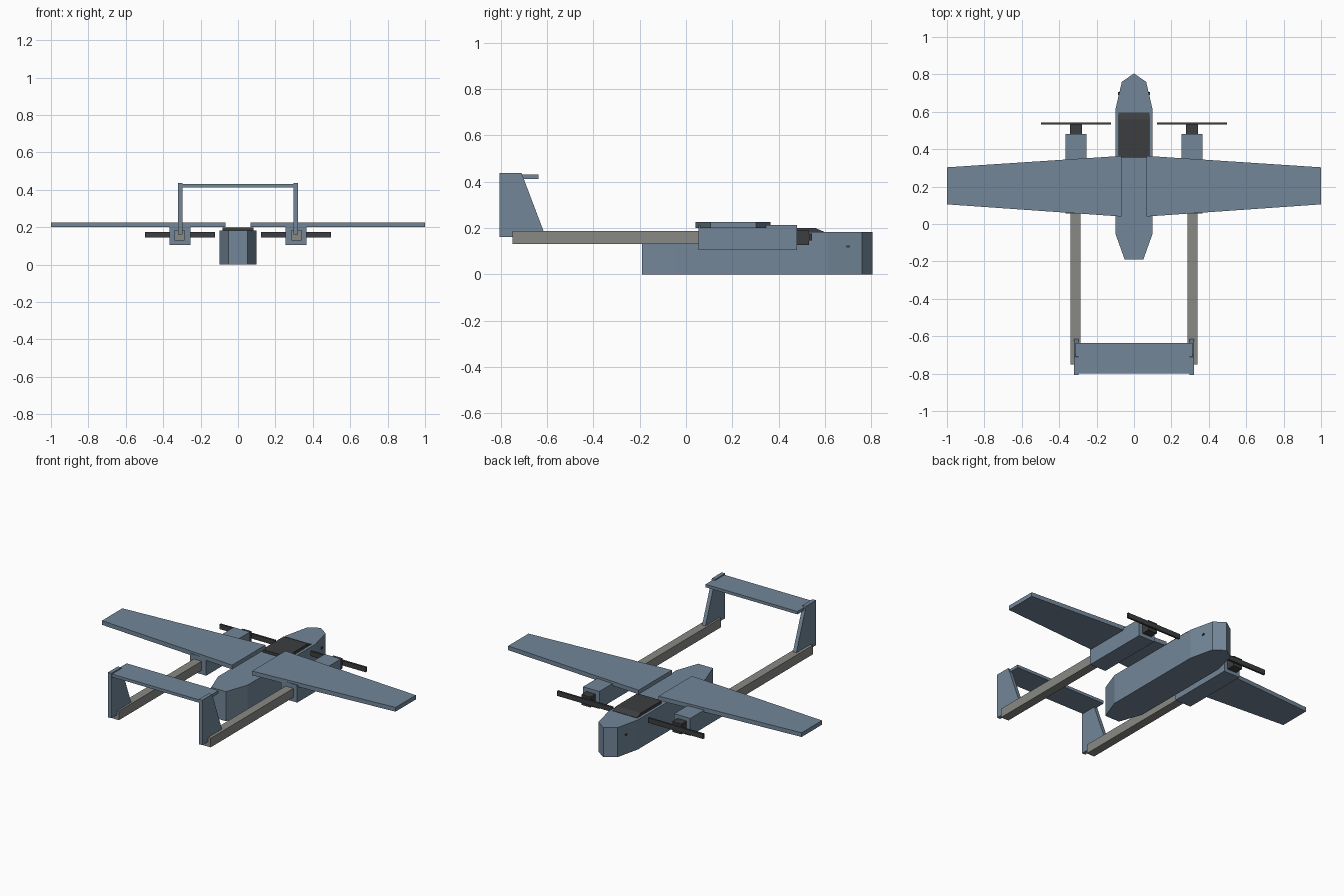
import bpy
import bmesh

if "Cube" in bpy.data.objects:
    bpy.data.objects.remove(bpy.data.objects["Cube"])


def material(name, rgb):
    m = bpy.data.materials.new(name)
    m.diffuse_color = (*rgb, 1)
    m.use_nodes = True
    m.node_tree.nodes["Principled BSDF"].inputs["Base Color"].default_value = m.diffuse_color
    return m


BLUE = material("blue_grey", (0.17, 0.24, 0.315))
GREY = material("warm_grey", (0.25, 0.25, 0.235))
DARK = material("charcoal", (0.045, 0.047, 0.05))


def prism(name, outline, lo, hi, axis, mat):
    """Extrude a 2D outline from lo to hi along x (outline y,z) or z (outline x,y)."""
    bm = bmesh.new()
    rings = []
    for d in (lo, hi):
        rings.append([bm.verts.new((d, a, b) if axis == "x" else (a, b, d))
                      for a, b in outline])
    bm.faces.new(rings[0])
    bm.faces.new(rings[1])
    n = len(outline)
    for i in range(n):
        j = (i + 1) % n
        bm.faces.new((rings[0][i], rings[0][j], rings[1][j], rings[1][i]))
    bmesh.ops.recalc_face_normals(bm, faces=bm.faces)
    mesh = bpy.data.meshes.new(name)
    bm.to_mesh(mesh)
    bm.free()
    mesh.materials.append(mat)
    obj = bpy.data.objects.new(name, mesh)
    bpy.context.collection.objects.link(obj)
    return obj


def box(name, x, y, z, mat):
    return prism(name, [(x[0], y[0]), (x[1], y[0]), (x[1], y[1]), (x[0], y[1])],
                 z[0], z[1], "z", mat)


# Fuselage: pod with pointed nose and tapered tail
half = [(0.05, -0.19), (0.10, -0.05), (0.10, 0.61), (0.065, 0.76)]
prism("fuselage", half + [(0, 0.805)] + [(-x, y) for x, y in reversed(half)],
      0, 0.182, "z", BLUE)

# Canopy with sloped windscreen
prism("canopy", [(0.355, 0.17), (0.595, 0.17), (0.595, 0.184), (0.56, 0.199), (0.355, 0.199)],
      -0.083, 0.083, "x", DARK)

# Parts repeated on each side
for side, s in (("left", -1), ("right", 1)):
    def span(a, b):
        return sorted((s * a, s * b))

    prism(side + "_wing", [(s * 0.068, 0.04), (s * 1.0, 0.105), (s * 1.0, 0.303), (s * 0.068, 0.364)],
          0.20, 0.226, "z", BLUE)
    box(side + "_nacelle", span(0.255, 0.365), (0.055, 0.48), (0.105, 0.212), BLUE)
    box(side + "_engine", span(0.279, 0.341), (0.47, 0.532), (0.127, 0.19), DARK)
    box(side + "_propeller", span(0.122, 0.498), (0.532, 0.544), (0.145, 0.175), DARK)
    box(side + "_boom", span(0.286, 0.339), (-0.75, 0.06), (0.13, 0.186), GREY)
    prism(side + "_fin", [(-0.806, 0.16), (-0.605, 0.16), (-0.71, 0.437), (-0.806, 0.437)],
          s * 0.298, s * 0.321, "x", BLUE)
    box(side + "_nose_port", span(0.07, 0.085), (0.69, 0.705), (0.115, 0.125), DARK)

# Tailplane joining the fins
box("tailplane", (-0.313, 0.313), (-0.80, -0.637), (0.412, 0.43), BLUE)
